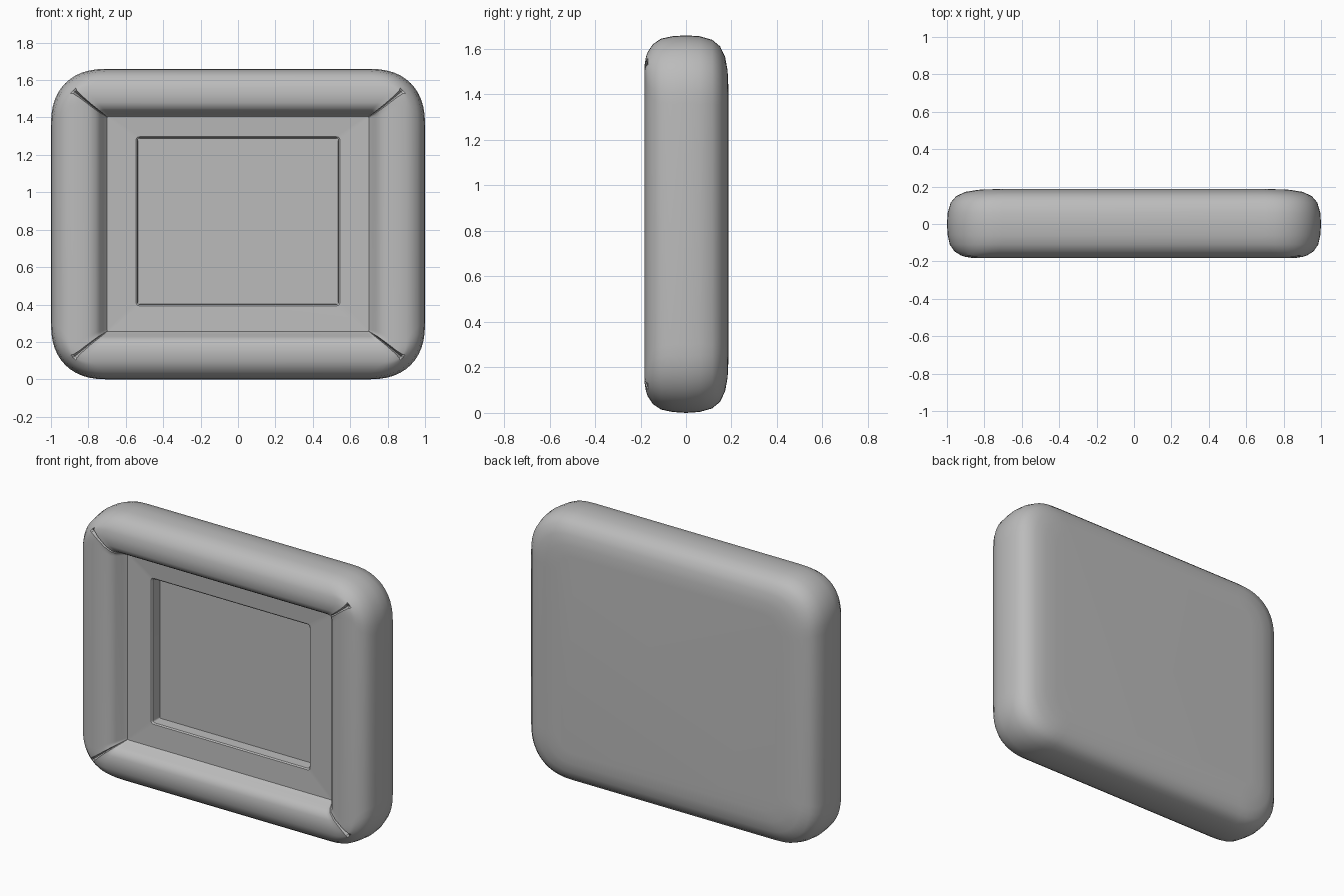
import bpy
import math

if "Cube" in bpy.data.objects:
    bpy.data.objects.remove(bpy.data.objects["Cube"], do_unlink=True)

grey = bpy.data.materials.new("plain grey")
grey.use_nodes = True
grey.diffuse_color = (0.5, 0.5, 0.5, 1)
grey.node_tree.nodes["Principled BSDF"].inputs["Base Color"].default_value = grey.diffuse_color

STEPS = 12  # segments per corner, even so that one vertex lies on the mitre


def ring(half_x, half_z, y, radius, groove=0, mid_z=0.83):
    """Rounded rectangle in the xz plane; groove sinks the mitre vertices."""
    points = []
    for corner in range(4):
        sx = 1 if corner in (0, 3) else -1
        sz = 1 if corner < 2 else -1
        for i in range(STEPS + 1):
            a = (corner + i / STEPS) * math.pi / 2
            # slightly squared corner curve
            c = abs(math.cos(a)) ** 0.85
            s = abs(math.sin(a)) ** 0.85
            sink = groove if i == STEPS // 2 else 0
            points.append((sx * (half_x - radius + radius * c), y + sink,
                           mid_z + sz * (half_z - radius + radius * s)))
    return points


def loft(name, rings, cap_start=False, cap_end=False):
    """Skin consecutive rings into one smooth object."""
    n = len(rings[0])
    verts = [p for r in rings for p in r]
    faces = [(k * n + i, k * n + (i + 1) % n, (k + 1) * n + (i + 1) % n, (k + 1) * n + i)
             for k in range(len(rings) - 1) for i in range(n)]
    if cap_start:
        faces.append(tuple(reversed(range(n))))
    if cap_end:
        faces.append(tuple(range(len(verts) - n, len(verts))))
    mesh = bpy.data.meshes.new(name)
    mesh.from_pydata(verts, [], faces)
    mesh.materials.append(grey)
    obj = bpy.data.objects.new(name, mesh)
    bpy.context.collection.objects.link(obj)
    bpy.ops.object.select_all(action="DESELECT")
    obj.select_set(True)
    bpy.context.view_layer.objects.active = obj
    bpy.ops.object.shade_smooth_by_angle(angle=math.radians(32))
    return obj


# Frame: soft back, rounded rim and moulded front with mitre grooves
# columns: inset, depth, corner radius, groove depth
profile = [
    (0.25, 0.186, 0.12, 0), (0.17, 0.183, 0.18, 0), (0.10, 0.172, 0.23, 0),
    (0.05, 0.15, 0.26, 0), (0.02, 0.115, 0.28, 0), (0.004, 0.06, 0.3, 0),
    (0, 0, 0.3, 0), (0.004, -0.06, 0.3, 0), (0.015, -0.11, 0.28, 0),
    (0.04, -0.146, 0.24, 0), (0.075, -0.168, 0.17, 0), (0.10, -0.176, 0.11, 0.02),
    (0.14, -0.182, 0.07, 0.03), (0.20, -0.18, 0.05, 0.03), (0.24, -0.165, 0.04, 0.025),
    (0.262, -0.14, 0.03, 0.015), (0.28, -0.105, 0.02, 0.005), (0.30, -0.08, 0.01, 0),
]
rings = []
for inset, y, radius, groove in profile:
    # the top and bottom rails are a little narrower than the side rails
    z_inset = inset * (1 - 0.5 * inset)
    rings.append(ring(1 - inset, 0.83 - z_inset, y, radius, groove))
loft("frame", rings, cap_start=True)

# Mat: flat border with a crisp step down to the picture
mat_rings = [
    ring(0.71, 0.585, -0.08, 0.01),
    ring(0.545, 0.452, -0.072, 0.02, mid_z=0.845),
    ring(0.537, 0.445, -0.065, 0.015, mid_z=0.845),
    ring(0.535, 0.443, 0.005, 0.01, mid_z=0.845),
]
loft("mat_border", mat_rings)

# Picture: recessed plain panel
loft("picture_panel", [ring(0.55, 0.46, 0.008, 0.01, mid_z=0.845),
                       ring(0.55, 0.46, 0, 0.01, mid_z=0.845)],
     cap_start=True, cap_end=True)
